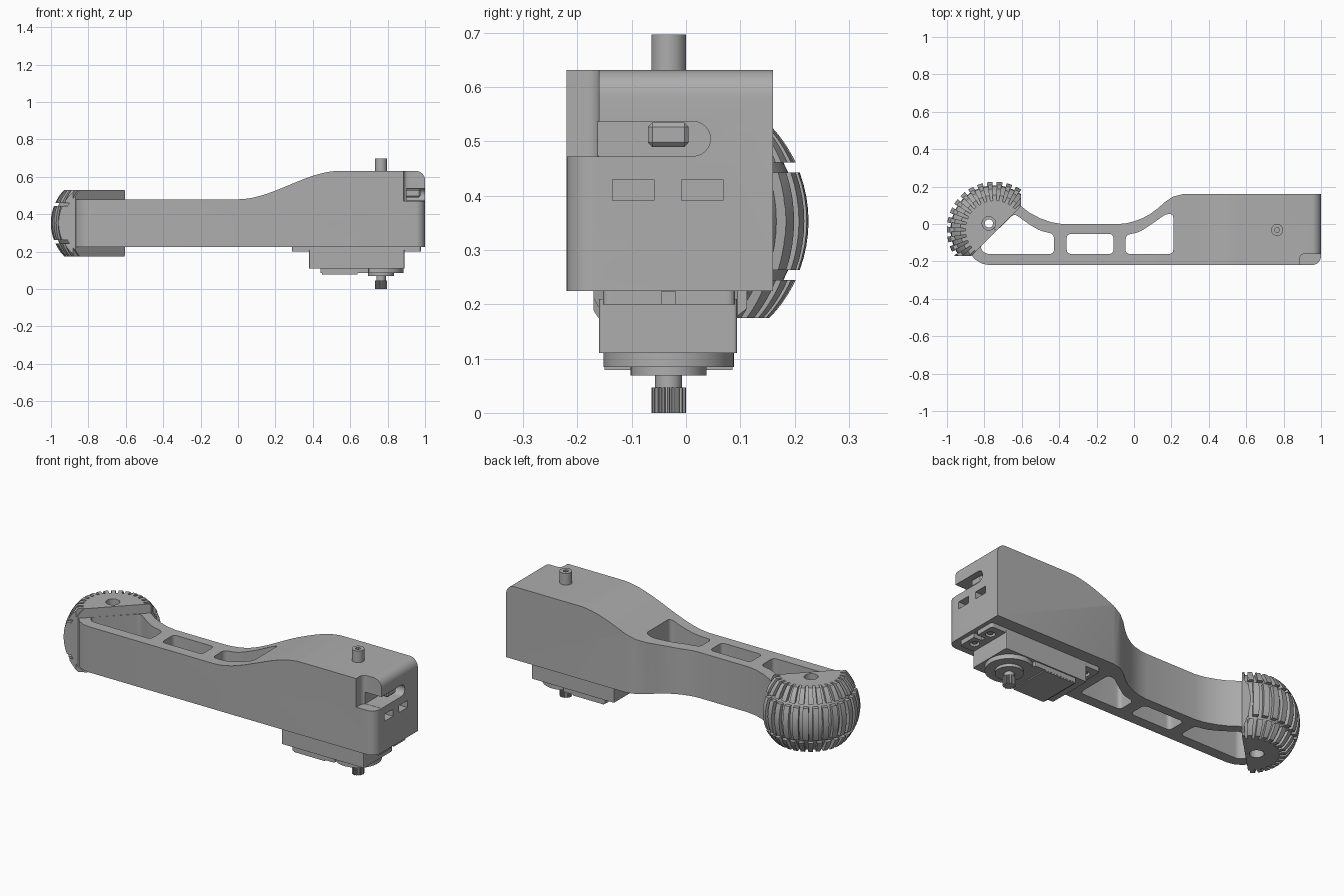
import bpy, bmesh
from math import sin, cos, pi, radians, sqrt
from mathutils import Vector, Matrix

if "Cube" in bpy.data.objects:
    bpy.data.objects.remove(bpy.data.objects["Cube"])

grey = bpy.data.materials.new("plain grey")
grey.use_nodes = True
COLOUR = (0.42, 0.42, 0.42, 1)
grey.diffuse_color = COLOUR
grey.node_tree.nodes["Principled BSDF"].inputs["Base Color"].default_value = COLOUR


def finish(name, bm):
    bmesh.ops.recalc_face_normals(bm, faces=bm.faces)
    mesh = bpy.data.meshes.new(name)
    bm.to_mesh(mesh)
    bm.free()
    mesh.materials.append(grey)
    ob = bpy.data.objects.new(name, mesh)
    bpy.context.collection.objects.link(ob)
    return ob


def soften(ob, angle=30):
    bpy.ops.object.select_all(action='DESELECT')
    ob.select_set(True)
    bpy.context.view_layer.objects.active = ob
    bpy.ops.object.shade_smooth_by_angle(angle=radians(angle))


def rounded(pts, r):
    """Round every corner of a closed outline."""
    out, n = [], len(pts)
    for i in range(n):
        p = Vector(pts[i])
        a, b = Vector(pts[i - 1]) - p, Vector(pts[(i + 1) % n]) - p
        s = min(r, a.length / 2.1, b.length / 2.1)
        a, b = p + a.normalized() * s, p + b.normalized() * s
        for k in range(7):
            t = k / 6
            out.append(a * (1 - t) ** 2 + p * 2 * t * (1 - t) + b * t * t)
    return out


AXES = {'z': lambda u, v, w: (u, v, w), 'y': lambda u, v, w: (u, w, v),
        'x': lambda u, v, w: (w, u, v)}


def prism(name, pts, lo, hi, axis='z'):
    bm = bmesh.new()
    place = AXES[axis]
    rings = [[bm.verts.new(place(p[0], p[1], w)) for p in pts] for w in (lo, hi)]
    n = len(pts)
    for ring in rings:
        bm.faces.new(ring)
    for i in range(n):
        j = (i + 1) % n
        bm.faces.new((rings[0][i], rings[0][j], rings[1][j], rings[1][i]))
    return finish(name, bm)


def rect(x0, x1, y0, y1):
    return [(x0, y0), (x1, y0), (x1, y1), (x0, y1)]


def circle(c, r, n=32):
    return [(c[0] + r * cos(2 * pi * i / n), c[1] + r * sin(2 * pi * i / n)) for i in range(n)]


def carve(ob, cutters, op='DIFFERENCE'):
    for c in cutters:
        c.hide_render = True
        m = ob.modifiers.new("cut", 'BOOLEAN')
        m.operation, m.object, m.solver = op, c, 'EXACT'
        bpy.context.view_layer.update()
        dg = bpy.context.evaluated_depsgraph_get()
        mesh = bpy.data.meshes.new_from_object(ob.evaluated_get(dg))
        ob.modifiers.clear()
        ob.data = mesh
        bpy.data.objects.remove(c)


# Housing and arm: plan outline crossed with the side outline
plan = [(-0.88, -0.15), (-0.85, -0.19), (-0.81, -0.213), (-0.77, -0.22)]
plan += [(0.95 + 0.05 * sin(a * pi / 16), -0.17 - 0.05 * cos(a * pi / 16)) for a in range(9)]
plan += [(1, 0.16), (0.262, 0.16), (0.21, 0.147), (0.166, 0.118), (0.125, 0.082),
         (0.086, 0.053), (0.045, 0.031), (0, 0.014), (-0.04, 0.004), (-0.08, 0),
         (-0.385, 0), (-0.44, 0.009), (-0.5, 0.03), (-0.555, 0.058), (-0.61, 0.1), (-0.63, 0.1)]
housing = prism("arm_and_housing", plan, 0.225, 0.7)
side = [(-1.1, 0.1), (1, 0.1)]
side += [(0.95 + 0.05 * cos(a * pi / 16), 0.582 + 0.05 * sin(a * pi / 16)) for a in range(9)]
for i in range(20, -1, -1):
    t = i / 20
    side.append((0.545 * t, 0.48 + 0.152 * t * t * (3 - 2 * t)))
side.append((-1.1, 0.48))
carve(housing, [prism("side_outline", side, -0.5, 0.5, 'y')], 'INTERSECT')

# Arm openings, corner notch, slot and windows
pockets = [
    [(-0.825, -0.125), (-0.795, -0.16), (-0.428, -0.16), (-0.428, -0.053), (-0.5, -0.037),
     (-0.556, -0.005), (-0.64, 0.056)],
    rect(-0.36, -0.11, -0.16, -0.053),
    [(-0.045, -0.16), (0.21, -0.16), (0.21, 0.053), (0.17, 0.053), (0.11, 0.01),
     (0.03, -0.043), (-0.045, -0.06)]]
cutters = [prism("pocket", rounded(p, 0.025), 0, 1) for p in pockets]
notch = rounded(rect(0.885, 1.2, -0.4, -0.16), 0.03)
cutters.append(prism("notch", notch, 0.472, 1))
slot = [(-0.3, 0.473)] + [(0.013 + 0.032 * cos(a * pi / 12), 0.505 + 0.032 * sin(a * pi / 12))
                          for a in range(-6, 7)] + [(-0.3, 0.537)]
cutters.append(prism("slot", slot, 0.9, 1.1, 'x'))
for y in (-0.135, -0.008):
    cutters.append(prism("window", rect(y, y + 0.076, 0.391, 0.43), 0.94, 1.1, 'x'))
carve(housing, cutters)
soften(housing)

# Switch button inside the slot
button = prism("switch_button", rect(-0.07, 0.005, 0.49, 0.535), 0.89, 0.975, 'x')
bev = button.modifiers.new("bevel", 'BEVEL')
bev.width, bev.segments = 0.008, 1

# Half ball wheel: core and staggered tread ribs, trimmed flat
HUB = Vector((-0.745, -0.03, 0.353))
R, CORE, HALF = 0.256, 0.236, 0.178
bm = bmesh.new()


def sweep(profile, a0, a1, steps, closed):
    """Sweep a closed (radius, height) loop round the hub."""
    rings = []
    for s in range(steps if closed else steps + 1):
        a = a0 + (a1 - a0) * s / steps
        rings.append([bm.verts.new(HUB + Vector((r * cos(a), r * sin(a), h))) for r, h in profile])
    n = len(profile)
    for s in range(steps):
        p, q = rings[s], rings[(s + 1) % len(rings)]
        for i in range(n):
            j = (i + 1) % n
            bm.faces.new((p[i], p[j], q[j], q[i]))
    if not closed:
        bm.faces.new(rings[0])
        bm.faces.new(rings[-1])


def arc(radius, h0, h1, n):
    hs = [h0 + (h1 - h0) * i / n for i in range(n + 1)]
    return [(sqrt(radius ** 2 - h * h), h) for h in hs]


core = arc(CORE, -HALF, HALF, 16)
sweep([(0.002, -HALF)] + core + [(0.002, HALF)], 0, 2 * pi, 72, True)
COUNT = 30
for i in range(COUNT):
    for h0, h1, shift in ((-0.09, 0.09, 0), (0.108, HALF, 0.5), (-HALF, -0.108, 0.5)):
        a = 2 * pi * (i + shift) / COUNT
        outer = arc(R, h0, h1, 8)
        inner = arc(CORE - 0.01, h0, h1, 8)
        sweep(outer + inner[::-1], a - 0.062, a + 0.062, 2, False)
for co, no in (((-0.7, 0, 0), (1, -1, 0)), ((-0.605, 0, 0), (1, 0, 0)), ((0, -0.17, 0), (0, -1, 0))):
    bmesh.ops.bisect_plane(bm, geom=bm.verts[:] + bm.edges[:] + bm.faces[:], plane_co=co,
                           plane_no=no, clear_outer=True)
    bmesh.ops.holes_fill(bm, edges=[e for e in bm.edges if e.is_boundary])
wheel = finish("half_ball_wheel", bm)
carve(wheel, [prism("axle_bore", circle((-0.776, 0.003), 0.036), 0, 1)])
soften(wheel)

# Bushing ring inside the axle bore
bush = prism("axle_bushing", circle((-0.776, 0.003), 0.0365), 0.3, 0.4)
carve(bush, [prism("bush_hole", circle((-0.776, 0.003), 0.022), 0, 1)])
soften(bush)

# Motor: mounting flange with screw holes, gearbox and stepped cover
AXIS = (0.765, -0.032)
flange = prism("motor_flange", rounded(rect(0.29, 0.978, -0.153, 0.09), 0.015), 0.2, 0.226)
screws = [(x, y) for x in (0.335, 0.935) for y in (-0.092, 0.028)]
carve(flange, [prism("screw_hole", circle(p, 0.024), 0.1, 0.22) for p in screws]
      + [prism("end_gap", rect(x, x + 0.06, -0.045, -0.019), 0.1, 0.224) for x in (0.25, 0.93)])
for p in screws:
    soften(prism("flange_screw", circle(p, 0.014, 16), 0.205, 0.225))
prism("gearbox", rounded(rect(0.38, 0.89, -0.16, 0.094), 0.008), 0.11, 0.21)
prism("gearbox_cover", rounded(rect(0.44, 0.7, -0.15, 0.087), 0.008), 0.085, 0.112)
soften(prism("output_boss", circle(AXIS, 0.12, 64), 0.085, 0.112))
prism("cover_plate", rect(0.45, 0.64, -0.15, 0.086), 0.079, 0.086)
soften(prism("output_collar", circle(AXIS, 0.07, 48), 0.069, 0.087))
soften(prism("output_neck", circle(AXIS, 0.025), 0.045, 0.075))

# Splined output shaft
spline = []
for i in range(20):
    for off, r in ((-0.3, 0.026), (-0.15, 0.032), (0.15, 0.032), (0.3, 0.026)):
        a = 2 * pi * (i + off) / 20
        spline.append((AXIS[0] + r * cos(a), AXIS[1] + r * sin(a)))
prism("splined_shaft", spline, 0, 0.047)

# Top pin with socket
pin = prism("top_pin", circle(AXIS, 0.032), 0.6, 0.697)
carve(pin, [prism("socket", circle(AXIS, 0.014, 6), 0.665, 0.8)])
soften(pin)
